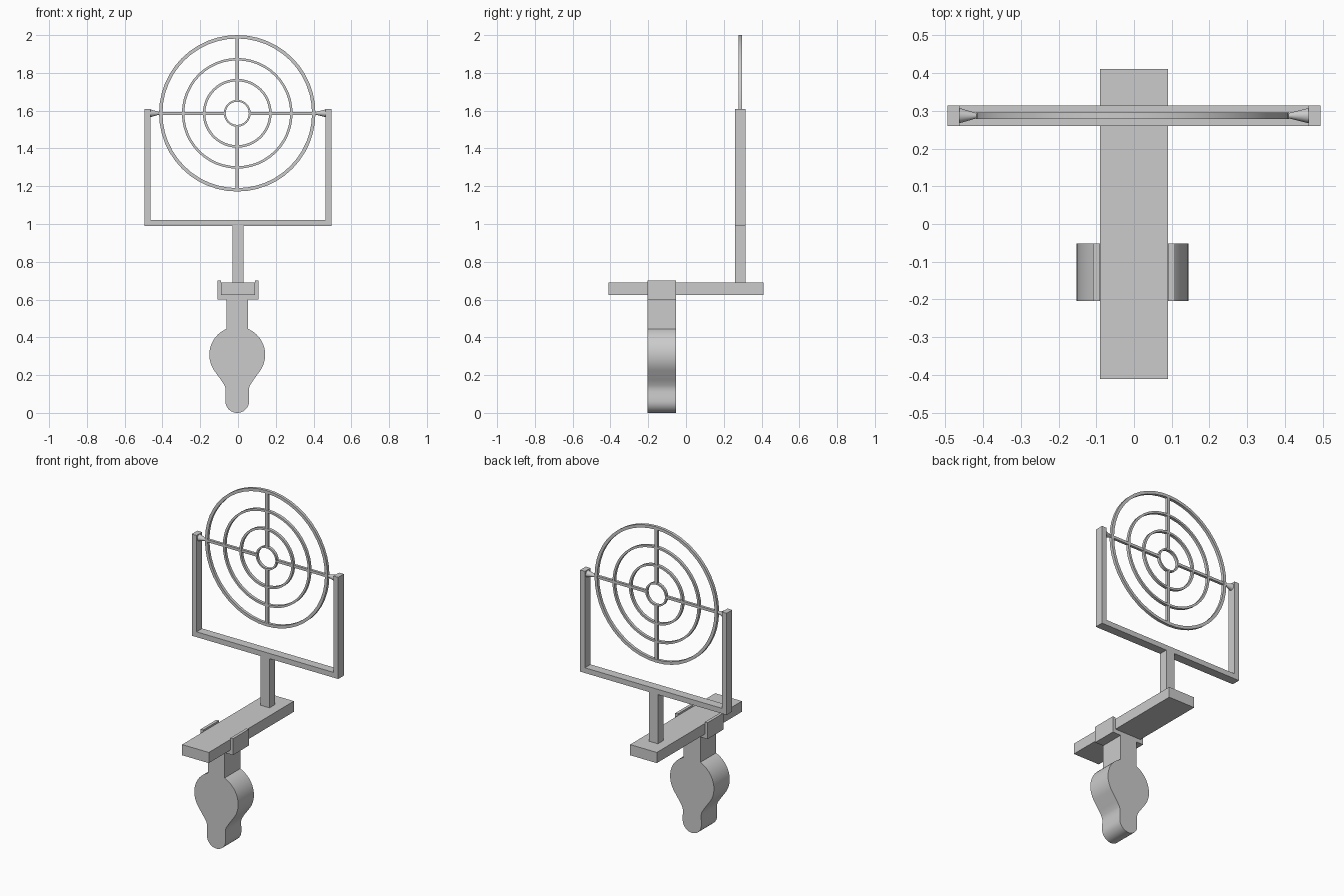
import bpy, bmesh, math
from mathutils import Matrix, Vector

if "Cube" in bpy.data.objects:
    bpy.data.objects.remove(bpy.data.objects["Cube"], do_unlink=True)

GREY = (0.6, 0.6, 0.6, 1)
grey = bpy.data.materials.new("plain grey")
grey.use_nodes = True
grey.diffuse_color = GREY
grey.node_tree.nodes["Principled BSDF"].inputs["Base Color"].default_value = GREY

CX, CY, CZ = -0.004, 0.287, 1.586      # target centre


def finish(name, bm, smooth=False):
    bmesh.ops.recalc_face_normals(bm, faces=bm.faces)
    mesh = bpy.data.meshes.new(name)
    bm.to_mesh(mesh)
    bm.free()
    mesh.materials.append(grey)
    ob = bpy.data.objects.new(name, mesh)
    bpy.context.collection.objects.link(ob)
    if smooth:
        bpy.ops.object.select_all(action='DESELECT')
        ob.select_set(True)
        bpy.context.view_layer.objects.active = ob
        bpy.ops.object.shade_smooth_by_angle(angle=math.radians(35))
    return ob


def box(name, x, y, z):
    bm = bmesh.new()
    size = [b - a for a, b in (x, y, z)]
    mid = [(a + b) / 2 for a, b in (x, y, z)]
    bmesh.ops.create_cube(bm, size=1, matrix=Matrix.Translation(mid) @ Matrix.Diagonal((*size, 1)))
    return finish(name, bm)


def extrude_profile(name, points, y0, y1, smooth=False):
    bm = bmesh.new()
    face = bm.faces.new([bm.verts.new((x, y0, z)) for x, z in points])
    out = bmesh.ops.extrude_face_region(bm, geom=[face])
    moved = [v for v in out["geom"] if isinstance(v, bmesh.types.BMVert)]
    bmesh.ops.translate(bm, verts=moved, vec=(0, y1 - y0, 0))
    return finish(name, bm, smooth)


def ring(name, outer, inner, depth, steps=48):
    bm = bmesh.new()
    section = [(outer, -depth / 2), (outer, depth / 2), (inner, depth / 2), (inner, -depth / 2)]
    verts = [bm.verts.new((CX + r, CY + d, CZ)) for r, d in section]
    edges = [bm.edges.new((verts[i], verts[(i + 1) % 4])) for i in range(4)]
    bmesh.ops.spin(bm, geom=verts + edges, cent=(CX, CY, CZ), axis=(0, 1, 0),
                   angle=math.tau, steps=steps)
    bmesh.ops.remove_doubles(bm, verts=bm.verts, dist=0.0001)
    return finish(name, bm, True)


def arc(cx, cz, r, start, end, steps):
    angles = [math.radians(start + (end - start) * i / steps) for i in range(steps + 1)]
    return [(cx + r * math.cos(a), cz + r * math.sin(a)) for a in angles]


# Plank and upright stem
box("plank", (-0.09, 0.09), (-0.41, 0.41), (0.625, 0.69))
box("stem", (-0.03, 0.03), (0.26, 0.314), (0.69, 0.99))

# U-shaped frame
W, T = 0.494, 0.032
frame = [(-W, 0.99), (W, 0.99), (W, 1.61), (W - T, 1.61), (W - T, 1.022),
         (T - W, 1.022), (T - W, 1.61), (-W, 1.61)]
extrude_profile("frame", frame, 0.26, 0.314)

# Target rings and spokes
for name, outer, inner in (("outer_ring", 0.414, 0.396), ("large_ring", 0.293, 0.28),
                           ("middle_ring", 0.182, 0.169), ("centre_ring", 0.071, 0.061)):
    ring(name, outer, inner, 0.018)
for sign, side in ((-1, "right"), (1, "left")):
    span = sorted((CX + sign * 0.066, CX + sign * 0.405))
    box(side + "_spoke", span, (CY - 0.008, CY + 0.008), (CZ - 0.008, CZ + 0.008))
for sign, side in ((-1, "lower"), (1, "upper")):
    span = sorted((CZ + sign * 0.066, CZ + sign * 0.405))
    box(side + "_spoke", (CX - 0.01, CX + 0.01), (CY - 0.008, CY + 0.008), span)

# Conical pivots between frame and target
for sign, side in ((-1, "right"), (1, "left")):
    bm = bmesh.new()
    start, end = sign * (W - T), CX + sign * 0.41
    turn = Vector((end - start, 0, 0)).to_track_quat('Z', 'Y').to_matrix().to_4x4()
    bmesh.ops.create_cone(bm, cap_ends=True, segments=24, radius1=0.02, radius2=0.006,
                          depth=abs(end - start),
                          matrix=Matrix.Translation(((start + end) / 2, CY, CZ)) @ turn)
    finish(side + "_pivot", bm, True)

# Clip that cradles the plank
Y0, Y1 = -0.204, -0.052
clip = [(-0.109, 0.6), (0.109, 0.6), (0.109, 0.7), (0.091, 0.7), (0.091, 0.625),
        (-0.091, 0.625), (-0.091, 0.7), (-0.109, 0.7)]
extrude_profile("clip", clip, Y0, Y1)

# Handle: neck, round bulb, waist and rounded tip, mirrored about its own axis
HX = -0.004
half = [(0.056, 0.6), (0.056, 0.445)]
half += arc(0, 0.308, 0.148, 64, -34, 12)
half += [(0.085, 0.173), (0.067, 0.145), (0.062, 0.128), (0.061, 0.11), (0.063, 0.09)]
half += arc(0, 0.063, 0.063, 0, -80, 8)
outline = [(HX + x, z) for x, z in half] + [(HX, 0)] + [(HX - x, z) for x, z in reversed(half)]
extrude_profile("handle", outline, Y0, Y1, True)
